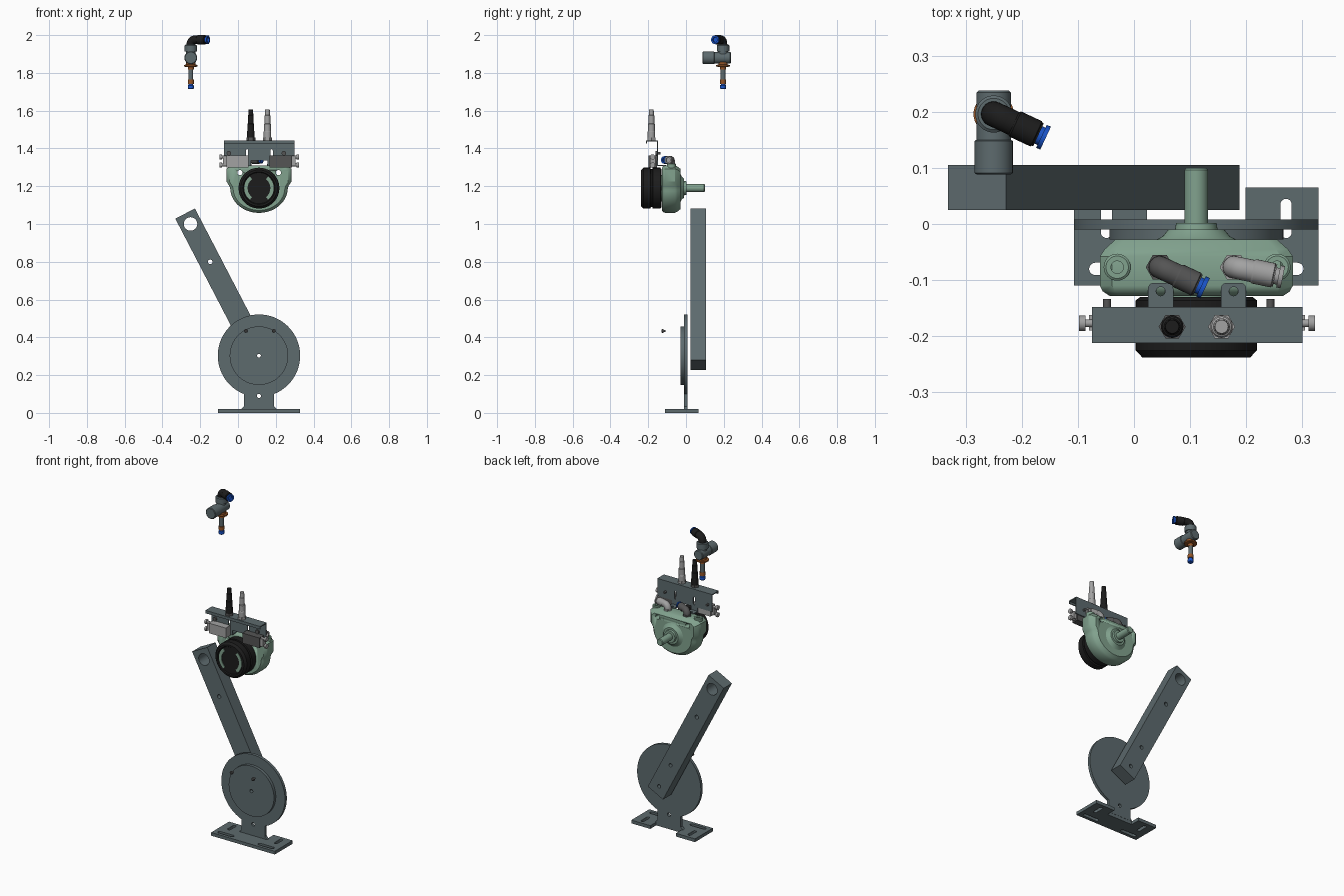
import bpy, bmesh
from math import sin, cos, pi, radians
from mathutils import Vector, Matrix

if "Cube" in bpy.data.objects:
    bpy.data.objects.remove(bpy.data.objects["Cube"])

def material(name, *c):
    m = bpy.data.materials.new(name)
    m.diffuse_color = (*c, 1)
    m.use_nodes = True
    m.node_tree.nodes["Principled BSDF"].inputs["Base Color"].default_value = m.diffuse_color
    return m

STEEL = material("steel", .11, .145, .155)
GREEN = material("green_paint", .22, .36, .27)
BLACK = material("black_plastic", .012, .012, .012)
DARK = material("dark_grey", .09, .09, .09)
LIGHT = material("light_grey", .36, .36, .36)
BLUE = material("blue_plastic", .01, .09, .6)
COPPER = material("copper", .3, .09, .02)
X0 = .111  # shared centre line of stand and pump

def finish(name, bm, mat):
    bmesh.ops.remove_doubles(bm, verts=bm.verts, dist=1e-5)
    bmesh.ops.recalc_face_normals(bm, faces=bm.faces)
    me = bpy.data.meshes.new(name)
    bm.to_mesh(me)
    bm.free()
    ob = bpy.data.objects.new(name, me)
    bpy.context.collection.objects.link(ob)
    me.materials.append(mat)
    bpy.ops.object.select_all(action='DESELECT')
    ob.select_set(True)
    bpy.context.view_layer.objects.active = ob
    bpy.ops.object.shade_smooth_by_angle(angle=radians(32))
    return ob

def box(name, lo, hi, mat):
    bm = bmesh.new()
    bmesh.ops.create_cube(bm, size=1)
    lo, hi = Vector(lo), Vector(hi)
    for v in bm.verts:
        v.co = (lo + hi) / 2 + v.co * (hi - lo)
    return finish(name, bm, mat)

def skin(name, rings, mat):
    """Join rings of points and cap both ends."""
    bm = bmesh.new()
    rows = [[bm.verts.new(p) for p in r] for r in rings]
    n = len(rows[0])
    for a, b in zip(rows, rows[1:]):
        for i in range(n):
            bm.faces.new((a[i], a[(i + 1) % n], b[(i + 1) % n], b[i]))
    bm.faces.new(rows[0])
    bm.faces.new(rows[-1])
    return finish(name, bm, mat)

def lathe(name, origin, axis, prof, mat, seg=40):
    """Turn (distance, radius) pairs around an axis."""
    q = Vector((0, 0, 1)).rotation_difference(Vector(axis).normalized())
    o = Vector(origin)
    return skin(name, [[o + q @ Vector((r * cos(2 * pi * i / seg), r * sin(2 * pi * i / seg), t))
                        for i in range(seg)] for t, r in prof], mat)

def arc(cx, cy, r, a0, a1, n=32):
    return [(cx + r * cos(radians(a0 + (a1 - a0) * i / n)),
             cy + r * sin(radians(a0 + (a1 - a0) * i / n))) for i in range(n + 1)]

def hole(cx, cy, r):
    return arc(cx, cy, r, 0, 360 - 360 / 24, 23)

def slot(x0, y0, x1, y1, r):
    if y0 == y1:
        return arc(x0, y0, r, 90, 270, 10) + arc(x1, y1, r, -90, 90, 10)
    return arc(x0, y0, r, 180, 360, 10) + arc(x1, y1, r, 0, 180, 10)

def plate(name, loops, lo, hi, mat, upright=True):
    """Extrude an outline with holes, along y if upright, otherwise along z."""
    cu = bpy.data.curves.new(name + "_outline", 'CURVE')
    cu.dimensions, cu.fill_mode, cu.extrude = '2D', 'BOTH', (hi - lo) / 2
    for loop in loops:
        s = cu.splines.new('POLY')
        s.points.add(len(loop) - 1)
        for p, c in zip(s.points, loop):
            p.co = (c[0], c[1], 0, 1)
        s.use_cyclic_u = True
    tmp = bpy.data.objects.new(name + "_outline", cu)
    bpy.context.collection.objects.link(tmp)
    me = bpy.data.meshes.new_from_object(tmp.evaluated_get(bpy.context.evaluated_depsgraph_get()))
    bm = bmesh.new()
    bm.from_mesh(me)
    bpy.data.objects.remove(tmp)
    mid = (lo + hi) / 2
    bm.transform(Matrix.Translation((0, mid, 0)) @ Matrix.Rotation(pi / 2, 4, 'X') if upright
                 else Matrix.Translation((0, 0, mid)))
    return finish(name, bm, mat)

# Stand: slotted foot, round upright, raised disc
plate("foot_plate", [
    [(X0 + a, b) for a, b in ((-.218, -.11), (.218, -.11), (.218, .065), (.088, .065),
                              (.088, .007), (-.088, .007), (-.088, .065), (-.218, .065))]]
    + [slot(X0 + a, -.08, X0 + a + .085, -.08, .011) for a in (-.18, .095)]
    + [slot(X0 + a, -.015, X0 + a, .035, .01) for a in (-.16, .16)], 0, .02, STEEL, False)
PZ = .303
plate("round_upright", [
    arc(X0, PZ, .218, -68.5, 248.5, 80) + [(X0 - .08, .035), (X0 - .095, .02), (X0 + .095, .02), (X0 + .08, .035)],
    hole(X0, .09, .011), hole(X0, PZ, .01)], -.01, .008, STEEL)
plate("raised_disc", [arc(X0, PZ, .155, 0, 355, 71), hole(X0, PZ, .01)], -.028, -.01, STEEL)
for x in (.042, .19):
    lathe("loose_screw", (x, -.13, .434), (0, 1, 0), [(0, .006), (.003, .01), (.012, .01), (.012, .006), (.022, .006)], DARK, 16)

# Leaning arm
def along(s, t):
    return (X0 - .461 * s + .887 * t, PZ + .887 * s + .461 * t)
plate("arm", [[along(-.055, -.0585), along(-.055, .0585), along(.848, .0585), along(.848, -.0585)]]
      + [hole(*along(s, 0), r) for s, r in ((0, .011), (.17, .011), (.56, .012), (.786, .036))], .025, .105, STEEL)

# Pump housing with rounded rims
KZ = 1.19
half = [(.15, 1.31), (.172, 1.292), (.172, 1.225), (.156, 1.2)] + arc(0, KZ, 1, -3, -88, 20)
half = half[:4] + [(x * .152, KZ + (z - KZ) * .131) for x, z in half[4:]]
outline = half + [(-x, z) for x, z in reversed(half)]
body = skin("pump_housing", [[(X0 + x * k, y, KZ + (z - KZ) * k) for x, z in outline] for y, k in
            ((-.128, .9), (-.12, .97), (-.11, 1), (-.058, 1), (-.045, .95), (-.028, .84))], GREEN)
for x in (.01, .214):
    cut = lathe("ear_cutter", (x, -.3, 1.272), (0, 1, 0), [(0, .014), (.4, .014)], GREEN, 20)
    mod = body.modifiers.new("ear_hole", 'BOOLEAN')
    mod.operation, mod.object = 'DIFFERENCE', cut
    bpy.context.view_layer.objects.active = body
    bpy.ops.object.modifier_apply(modifier=mod.name)
    bpy.data.objects.remove(cut)
for x in (-.03, .255):
    lathe("housing_port", (x, -.077, 1.295), (0, 0, 1), [(0, .024), (.022, .024), (.025, .02), (.025, .011), (.01, .011)], GREEN)
lathe("pump_shaft", (X0, -.03, KZ), (0, 1, 0),
      [(0, .075), (.008, .06), (.02, .05), (.02, .038), (.032, .036), (.032, .021), (.126, .021), (.13, .018)], GREEN)
lathe("pump_spigot", (X0, -.14, KZ), (0, 1, 0), [(0, .07), (.02, .07)], GREEN)

# Front knob with two curved inlays
lathe("knob", (X0, -.13, KZ), (0, -1, 0),
      [(0, .1), (.006, .108), (.046, .108), (.048, .1), (.056, .1), (.058, .108), (.095, .108),
       (.108, .096), (.108, .086), (.102, .082), (.102, .01)], BLACK, 64)
for a in (180, 0):
    plate("knob_inlay", [arc(X0, KZ, .078, a - 52, a + 52, 20) + arc(X0, KZ, .06, a + 52, a - 52, 20)], -.235, -.228, GREEN)

# Sensor bracket: back plate, top flange, lip, feet
BX0, BX1 = -.075, .3
plate("bracket_back", [
    [(BX0, 1.335), (.025, 1.335), (.025, 1.306), (.07, 1.306), (.07, 1.335), (.155, 1.335), (.155, 1.306),
     (.2, 1.306), (.2, 1.335), (BX1, 1.335), (BX1, 1.443), (BX0, 1.443)]]
    + [slot(x, 1.352, x, 1.39, .006) for x in (.048, .178)], -.154, -.148, STEEL)
box("bracket_top", (BX0, -.212, 1.437), (BX1, -.154, 1.443), STEEL)
box("bracket_lip", (BX0, -.212, 1.425), (BX1, -.206, 1.437), STEEL)
for x in (.0475, .1775):
    plate("bracket_foot", [[(x - .0225, -.154), (x + .0225, -.154)] + arc(x + .0125, -.115, .01, 0, 90, 6)
          + arc(x - .0125, -.115, .01, 90, 180, 6), hole(x, -.12, .008)], 1.306, 1.313, STEEL, False)

# Switch blocks with end clamps and bolts
for name, x0, x1, out, mat in (("left", -.06, .055, -1, LIGHT), ("right", .168, .285, 1, DARK)):
    box(name + "_switch", (x0, -.198, 1.3), (x1, -.154, 1.362), mat)
    end = x0 if out < 0 else x1
    box(name + "_switch_tab", (min(end, end + out * .02), -.19, 1.31), (max(end, end + out * .02), -.162, 1.355), LIGHT)
    for z in (1.312, 1.355):
        lathe(name + "_switch_screw", (end, -.177, z), (out, 0, 0), [(0, .007), (.026, .007), (.026, .014), (.038, .014)], LIGHT, 12)
    bx = -.048 if out < 0 else .243
    lathe(name + "_bracket_bolt", (bx, -.162, 1.375), (0, 1, 0), [(0, .012), (.008, .012), (.008, .007), (.028, .007)], DARK, 16)

# Cable plugs on the bracket
for name, x, mat in (("black", .068, BLACK), ("grey", .156, LIGHT)):
    lathe(name + "_plug_nut", (x, -.183, 1.443), (0, 0, 1), [(0, .024), (.014, .024)], DARK if mat == BLACK else LIGHT, 6)
    lathe(name + "_plug", (x, -.183, 1.455), (0, 0, 1),
          [(0, .02), (.035, .02), (.038, .018), (.075, .018), (.077, .015), (.12, .015), (.122, .013), (.152, .012)], mat, 24)

# Elbow hose fittings
def elbow(name, base, rise, direction, length, r, mat, tip):
    b, d = Vector(base), Vector(direction).normalized()
    rings = []
    def ring(c, ax, rad):
        side = d.cross((0, 0, 1))
        up = side.cross(ax)
        rings.append([c + side * rad * cos(2 * pi * i / 28) + up * rad * sin(2 * pi * i / 28) for i in range(28)])
    up = Vector((0, 0, 1))
    turn = r * 1.1
    ring(b, up, r)
    for i in range(9):
        a = i * pi / 16
        ring(b + up * (rise - turn + turn * sin(a)) + d * turn * (1 - cos(a)), up * cos(a) + d * sin(a), r)
    c = b + up * rise
    ring(c + d * length, d, r)
    skin(name, rings, mat)
    lathe(name + "_collar", c + d * length * .45, d, [(0, r), (.003, r * 1.1), (length * .5, r * 1.1), (length * .52, r)], mat, 28)
    lathe(name + "_tip", c + d * length, d, [(0, r * .75), (.006, r * .75), (.006, r), (.014, r), (.014, r * .6), (.002, r * .6)], tip, 28)

for name, x, d, mat, tip in (("dark_elbow", .046, (.9, -.42, 0), DARK, BLUE), ("light_elbow", .178, (.97, -.2, 0), LIGHT, LIGHT)):
    lathe(name + "_nut", (x, -.077, 1.3), (0, 0, 1), [(0, .025), (.018, .025)], mat, 6)
    elbow(name, (x, -.077, 1.312), .027, d, .075, .02, mat, tip)

# Separate valve at the top: cross body, stem, elbow
VX, VY = -.25, .196
lathe("valve_body", (VX, .088, 1.88), (0, 1, 0),
      [(0, .03), (.003, .034), (.06, .034), (.062, .031), (.146, .031), (.15, .027)], STEEL)
lathe("valve_collar", (VX, VY, 1.9), (0, 0, 1), [(0, .026), (.012, .026), (.012, .033), (.045, .033), (.049, .028)], STEEL)
lathe("valve_flange", (VX, VY, 1.832), (0, 0, 1), [(0, .028), (.002, .036), (.01, .036), (.012, .025), (.025, .025)], COPPER)
lathe("valve_stem", (VX, VY, 1.755), (0, 0, 1), [(0, .013), (.08, .013)], STEEL, 24)
lathe("stem_ring_upper", (VX, VY, 1.818), (0, 0, 1), [(0, .016), (.016, .016)], COPPER, 24)
lathe("stem_ring_lower", (VX, VY, 1.742), (0, 0, 1), [(0, .016), (.022, .016)], COPPER, 24)
lathe("stem_tip", (VX, VY, 1.714), (0, 0, 1), [(0, .013), (.004, .016), (.02, .016), (.022, .012), (.03, .012)], BLUE, 24)
elbow("valve_elbow", (VX, VY, 1.945), .0305, (.9, -.42, 0), .088, .0225, BLACK, BLUE)
